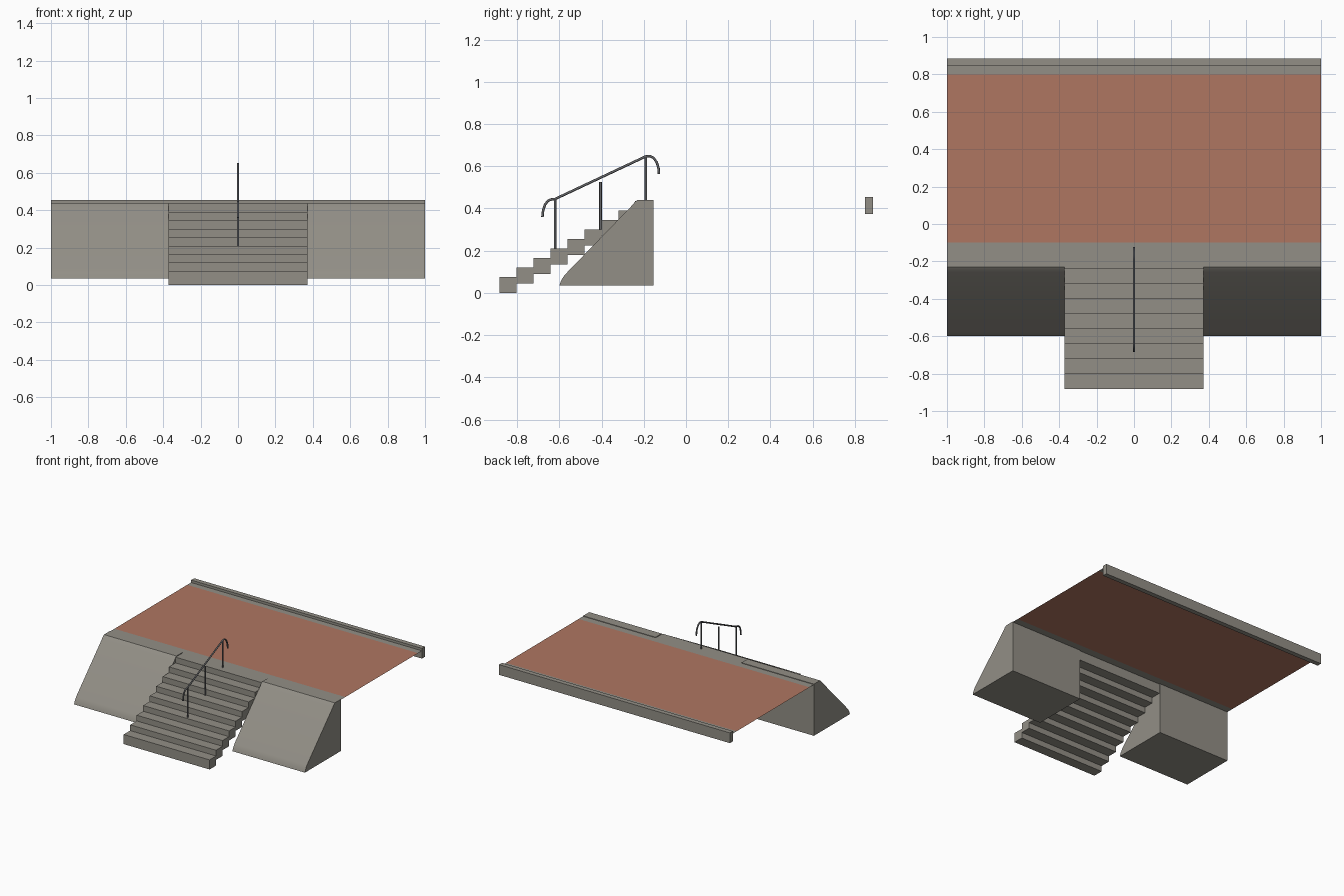
import bpy, bmesh, math
from mathutils import Vector

if "Cube" in bpy.data.objects:
    bpy.data.objects.remove(bpy.data.objects["Cube"])


def material(name, rgb):
    m = bpy.data.materials.new(name)
    m.diffuse_color = (*rgb, 1)
    m.use_nodes = True
    m.node_tree.nodes["Principled BSDF"].inputs["Base Color"].default_value = m.diffuse_color
    return m


CONCRETE = material("grey concrete", (0.29, 0.275, 0.24))
PAVING = material("terracotta paving", (0.43, 0.18, 0.12))
STEEL = material("dark steel", (0.13, 0.133, 0.14))


def finish(name, bm, mat):
    mesh = bpy.data.meshes.new(name)
    bmesh.ops.recalc_face_normals(bm, faces=bm.faces)
    bm.to_mesh(mesh)
    bm.free()
    mesh.materials.append(mat)
    obj = bpy.data.objects.new(name, mesh)
    bpy.context.collection.objects.link(obj)
    return obj


def box(name, lo, hi, mat):
    bm = bmesh.new()
    bmesh.ops.create_cube(bm, size=1)
    for v in bm.verts:
        v.co = Vector([(a + b) / 2 + c * (b - a) for a, b, c in zip(lo, hi, v.co)])
    return finish(name, bm, mat)


def sheet(name, x, y0, y1, z, mat):
    bm = bmesh.new()
    bm.faces.new([bm.verts.new(p) for p in
                  [(-x, y0, z), (x, y0, z), (x, y1, z), (-x, y1, z)]])
    obj = finish(name, bm, mat)
    if obj.data.polygons[0].normal.z < 0:
        obj.data.flip_normals()
    return obj


def tube(name, points, radius):
    curve = bpy.data.curves.new(name, 'CURVE')
    curve.dimensions = '3D'
    curve.bevel_depth = radius
    curve.bevel_resolution = 2
    curve.use_fill_caps = True
    spline = curve.splines.new('POLY')
    spline.points.add(len(points) - 1)
    for p, (y, z) in zip(spline.points, points):
        p.co = (0, y, z, 1)
    curve.materials.append(STEEL)
    obj = bpy.data.objects.new(name, curve)
    bpy.context.collection.objects.link(obj)
    return obj


W, TOP = 0.372, 0.436

# Overlapping stair blocks, the ninth forming the landing
for i in range(9):
    y, z = -0.883 + 0.0803 * i, 0.045 * i
    box(f"step_{i + 1}", (-W, y, z), (W, y + 0.0803, z + 0.075), CONCRETE)

# Sloped embankments on both sides of the stairs
profile = [(-0.60, 0.035), (-0.592, 0.058), (-0.575, 0.085), (-0.258, 0.412),
           (-0.243, 0.43), (-0.23, 0.44), (-0.155, 0.44), (-0.155, 0.035)]
bm = bmesh.new()
face = bm.faces.new([bm.verts.new((W, y, z)) for y, z in profile])
ext = bmesh.ops.extrude_face_region(bm, geom=[face], use_keep_orig=True)
bmesh.ops.translate(bm, vec=(1 - W, 0, 0),
                    verts=[g for g in ext['geom'] if isinstance(g, bmesh.types.BMVert)])
slope = finish("embankment", bm, CONCRETE)
slope.modifiers.new("mirror", 'MIRROR')
bpy.context.view_layer.objects.active = slope
slope.select_set(True)
bpy.ops.object.shade_smooth_by_angle(angle=math.radians(35))

# Flat pavement with grey borders and a rear kerb
sheet("landing_border", 1, -0.165, -0.10, TOP, CONCRETE)
sheet("paving", 1, -0.10, 0.80, TOP, PAVING)
sheet("rear_border", 1, 0.80, 0.85, TOP, CONCRETE)
box("rear_kerb", (-1, 0.848, 0.375), (1, 0.885, 0.455), CONCRETE)

# Handrail with hooked ends, and three posts
tube("handrail", [(-0.68, 0.36), (-0.677, 0.39), (-0.668, 0.418), (-0.654, 0.436),
                  (-0.638, 0.443), (-0.62, 0.445), (-0.19, 0.647), (-0.17, 0.648),
                  (-0.152, 0.638), (-0.138, 0.617), (-0.13, 0.59), (-0.128, 0.563)], 0.006)
for name, y, z0, z1 in [("lower_post", -0.62, 0.205, 0.445),
                        ("middle_post", -0.405, 0.28, 0.525),
                        ("upper_post", -0.19, 0.43, 0.647)]:
    tube(name, [(y, z0), (y, z1)], 0.006)
